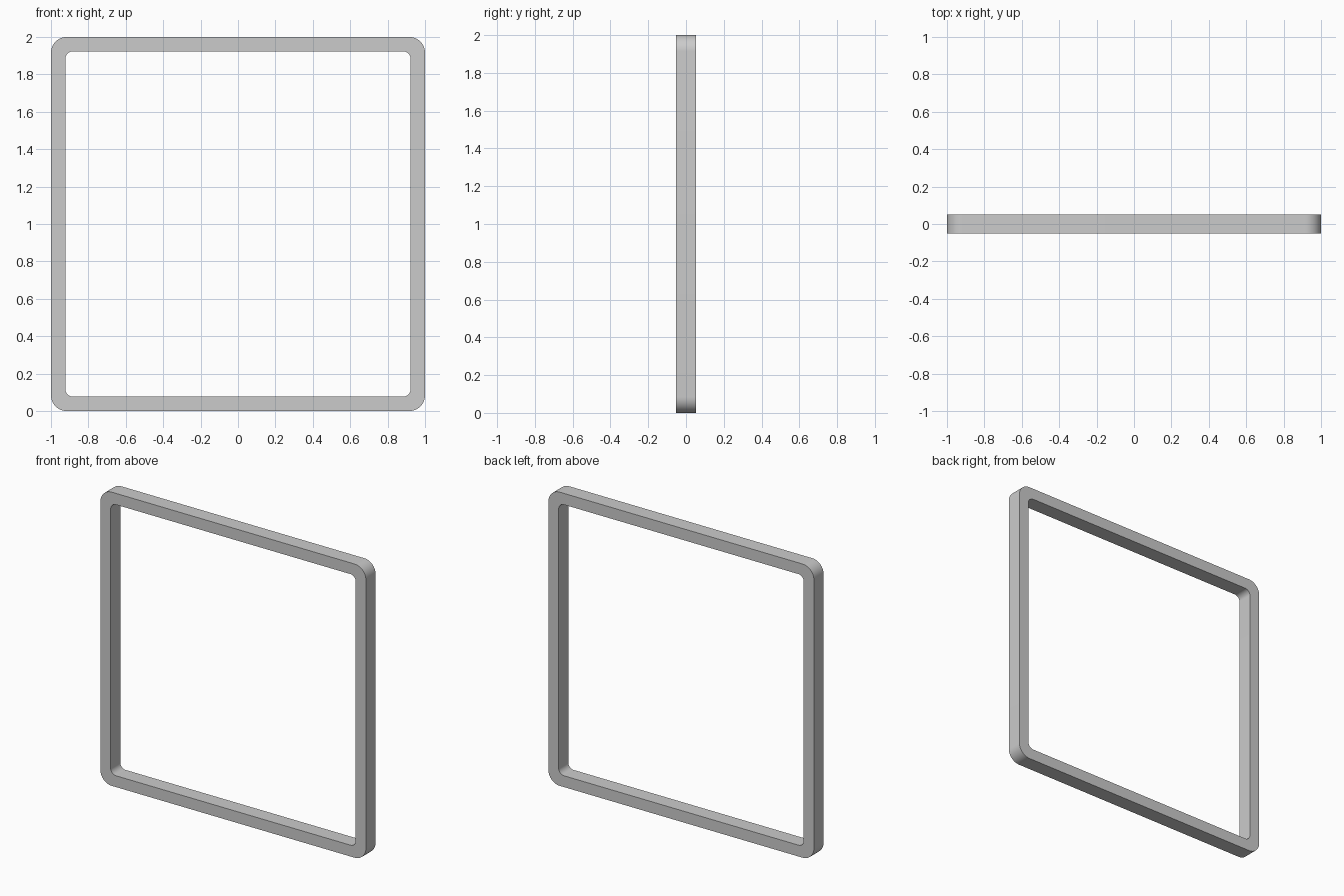
import bpy, bmesh, math

if "Cube" in bpy.data.objects:
    bpy.data.objects.remove(bpy.data.objects["Cube"])

SEG = 12      # segments per rounded corner
DEPTH = 0.052 # half thickness


def rounded_square(half, radius):
    """Rounded square outline in x/z, centred on z = 1."""
    points = []
    c = half - radius
    for i, (sx, sz) in enumerate([(1, 1), (-1, 1), (-1, -1), (1, -1)]):
        for k in range(SEG + 1):
            a = math.radians(90 * i + 90 * k / SEG)
            points.append((sx * c + radius * math.cos(a),
                           1 + sz * c + radius * math.sin(a)))
    return points


bm = bmesh.new()


def ring(points, y):
    return [bm.verts.new((x, y, z)) for x, z in points]


# Four outlines joined into a closed square tube
outer = rounded_square(1.0, 0.085)
inner = rounded_square(0.923, 0.04)
rings = [ring(outer, -DEPTH), ring(outer, DEPTH),
         ring(inner, DEPTH), ring(inner, -DEPTH)]
n = len(outer)
for r in range(4):
    a, b = rings[r], rings[(r + 1) % 4]
    for i in range(n):
        j = (i + 1) % n
        bm.faces.new((a[i], a[j], b[j], b[i]))
bmesh.ops.recalc_face_normals(bm, faces=bm.faces)

# Square frame with rounded corners
mesh = bpy.data.meshes.new("square_frame")
bm.to_mesh(mesh)
bm.free()
frame = bpy.data.objects.new("square_frame", mesh)
bpy.context.collection.objects.link(frame)
bpy.context.view_layer.objects.active = frame
frame.select_set(True)
bpy.ops.object.shade_smooth_by_angle(angle=math.radians(30))
